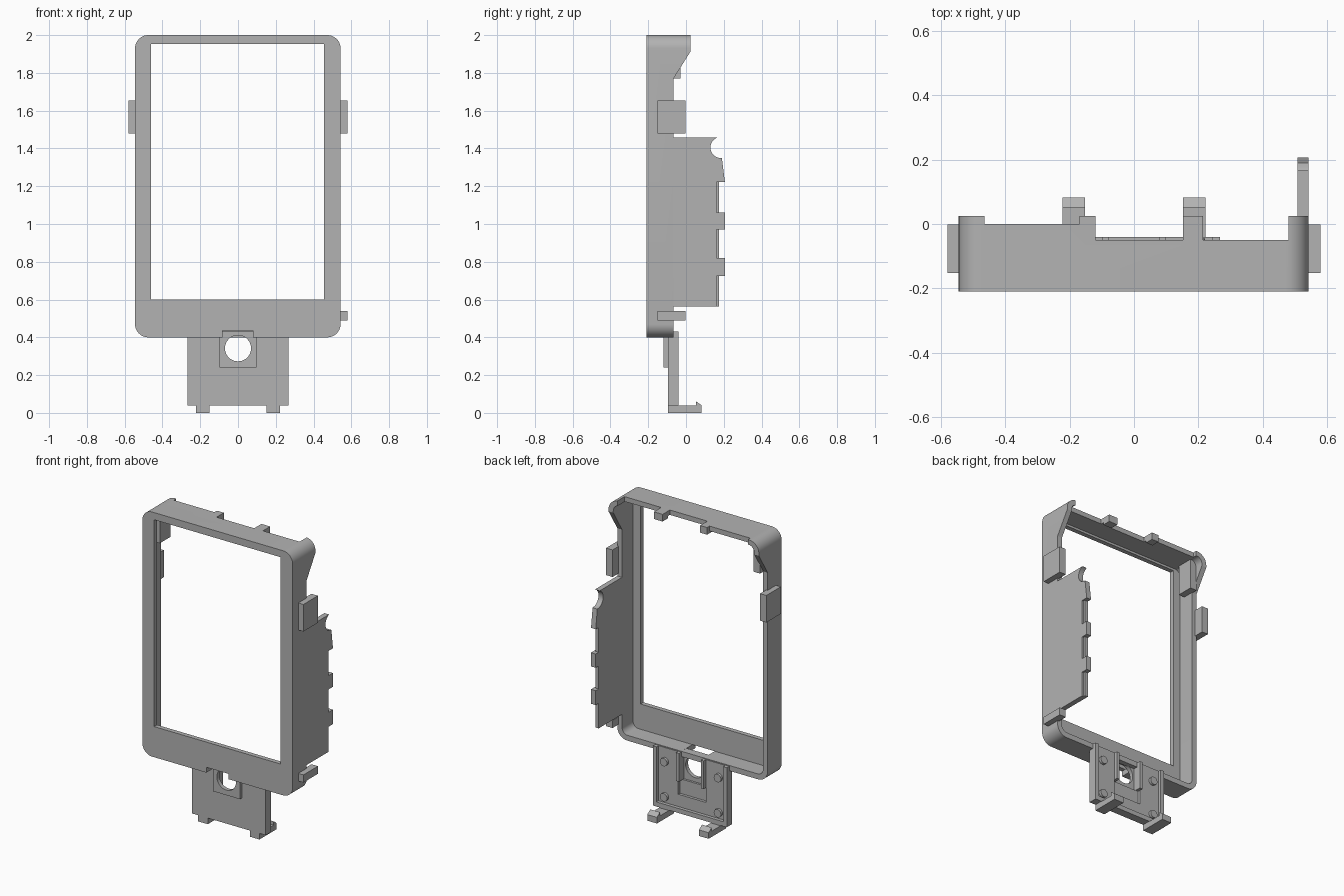
import bpy, bmesh
from math import sin, cos, pi, radians
from mathutils import Vector

cube = bpy.data.objects.get("Cube")
if cube:
    bpy.data.objects.remove(cube, do_unlink=True)

grey = bpy.data.materials.new("plain grey plastic")
grey.use_nodes = True
GREY = (0.45, 0.45, 0.45, 1)
grey.diffuse_color = GREY
for node in grey.node_tree.nodes:
    if node.type == 'BSDF_PRINCIPLED':
        node.inputs["Base Color"].default_value = GREY


def prism(name, pts, axis, a, b):
    """Extrude a 2D outline along x (outline in y, z) or y (outline in x, z)."""
    place = {'x': lambda p, t: (t, p[0], p[1]), 'y': lambda p, t: (p[0], t, p[1])}[axis]
    bm = bmesh.new()
    face = bm.faces.new([bm.verts.new(place(p, a)) for p in pts])
    grown = bmesh.ops.extrude_face_region(bm, geom=[face])
    moved = [g for g in grown["geom"] if isinstance(g, bmesh.types.BMVert)]
    bmesh.ops.translate(bm, verts=moved, vec=Vector(place((0, 0), b - a)))
    bmesh.ops.recalc_face_normals(bm, faces=bm.faces)
    mesh = bpy.data.meshes.new(name)
    bm.to_mesh(mesh)
    bm.free()
    mesh.materials.append(grey)
    ob = bpy.data.objects.new(name, mesh)
    bpy.context.collection.objects.link(ob)
    return ob


def box(name, x0, x1, y0, y1, z0, z1):
    return prism(name, [(x0, z0), (x1, z0), (x1, z1), (x0, z1)], 'y', y0, y1)


def arc(cx, cz, r, start, end, n):
    return [(cx + r * cos(radians(start + (end - start) * i / n)),
             cz + r * sin(radians(start + (end - start) * i / n))) for i in range(n + 1)]


def rounded(x0, x1, z0, z1, r):
    corners = [(x1 - r, z1 - r, 0), (x0 + r, z1 - r, 90), (x0 + r, z0 + r, 180), (x1 - r, z0 + r, 270)]
    return [p for cx, cz, s in corners for p in arc(cx, cz, r, s, s + 90, 10)]


def activate(ob):
    bpy.ops.object.select_all(action='DESELECT')
    ob.select_set(True)
    bpy.context.view_layer.objects.active = ob


def cut(target, *cutters):
    activate(target)
    for c in cutters:
        mod = target.modifiers.new("cut", 'BOOLEAN')
        mod.operation, mod.solver, mod.object = 'DIFFERENCE', 'EXACT', c
        bpy.ops.object.modifier_apply(modifier=mod.name)
        bpy.data.objects.remove(c, do_unlink=True)


def smooth(ob):
    activate(ob)
    bpy.ops.object.shade_smooth_by_angle(angle=radians(30))


# Bezel frame: rounded shell, hollow behind, window and trimmed back edge
L, R, FRONT, BACK, EDGE = -0.545, 0.543, -0.21, 0.025, -0.066
frame = prism("bezel_frame", rounded(L, R, 0.4, 2.0, 0.07), 'y', FRONT, BACK)
cut(frame,
    prism("hollow", rounded(L + 0.034, R - 0.034, 0.435, 1.968, 0.04), 'y', FRONT + 0.03, 0.2),
    box("window", -0.46, 0.455, -0.3, 0.2, 0.6, 1.953),
    prism("side_trim", [(EDGE, 0.3), (0.2, 0.3), (0.2, 1.915), (BACK, 1.915), (EDGE, 1.77)], 'x', -1, 1),
    box("top_trim_right", -0.465, -0.17, 0, 0.2, 1.8, 2.1),
    box("top_trim_middle", -0.12, 0.152, -0.05, 0.2, 1.8, 2.1),
    box("top_trim_left", 0.215, 0.48, -0.05, 0.2, 1.8, 2.1),
    box("lower_notch", -0.082, 0.08, -0.3, -0.1, 0.3, 0.435))
smooth(frame)

# Small hooks behind the top wall, and the block inside one corner
for name, x0, x1 in (("top_hook_right", -0.17, -0.12), ("top_hook_left", 0.152, 0.215)):
    box(name, x0, x1, -0.03, BACK, 1.953, 1.999)
box("corner_block", L + 0.03, -0.468, -0.14, -0.03, 1.77, 1.97)

# Side clips
for name, x0, x1, z0, z1 in (("right_clip", -0.58, L + 0.01, 1.478, 1.655),
                             ("left_clip", R - 0.01, 0.58, 1.478, 1.655),
                             ("left_lower_clip", R - 0.01, 0.58, 0.49, 0.54)):
    box(name, x0, x1, -0.152, -0.002, z0, z1)

# Deep side plate with a round bite and a toothed rear edge
bite = arc(0.185, 1.405, 0.056, 110, 265, 12)
outline = ([(-0.1, 0.562), (0.162, 0.562), (0.162, 1.222), (0.206, 1.222), (0.19, 1.348)]
           + bite[::-1] + [(0.166, 1.458), (-0.1, 1.458)])
smooth(prism("side_plate", outline, 'x', R - 0.034, R))
box("side_plate_lip", R - 0.034, R - 0.012, 0.15, 0.176, 0.562, 1.222)
for i, (z0, z1) in enumerate(((0.726, 0.82), (0.97, 1.06))):
    box(f"side_plate_tooth_{i + 1}", R - 0.034, R, 0.15, 0.206, z0, z1)

# Lower mounting plate: shallow tray with a bossed centre hole
plate = box("mounting_plate", -0.267, 0.267, -0.095, -0.04, 0.04, 0.43)
cut(plate,
    box("tray", -0.242, 0.242, -0.062, 0.1, 0.07, 0.5),
    box("centre_recess", -0.08, 0.08, -0.2, 0.1, 0.245, 0.5),
    box("lower_recess", -0.1, 0.1, -0.08, 0.1, 0.15, 0.26))
boss = box("hole_boss", -0.098, 0.097, -0.12, -0.094, 0.24, 0.399)
boss_top = box("hole_boss_top", -0.082, 0.08, -0.12, -0.094, 0.399, 0.434)
for part in (boss, boss_top):
    cut(part, prism("hole", arc(0, 0.342, 0.069, 0, 352.5, 47), 'y', -0.3, 0.1))
    smooth(part)

# Ribs, pegs and hooked feet, mirrored about the centre
for side, s in (("right", -1), ("left", 1)):
    box(f"centre_rib_{side}", *sorted((s * 0.08, s * 0.1)), -0.09, -0.04, 0.245, 0.43)
    for level, z in (("lower", 0.11), ("upper", 0.34)):
        smooth(prism(f"{level}_peg_{side}", arc(s * 0.195, z, 0.026, 0, 345, 23), 'y', -0.07, -0.045))
    foot = [(-0.095, 0), (0.083, 0), (0.083, 0.04), (0.052, 0.062), (0.052, 0.038), (-0.04, 0.038),
            (-0.04, 0.05), (-0.095, 0.05)]
    prism(f"hooked_foot_{side}", foot, 'x', *sorted((s * 0.152, s * 0.222)))
